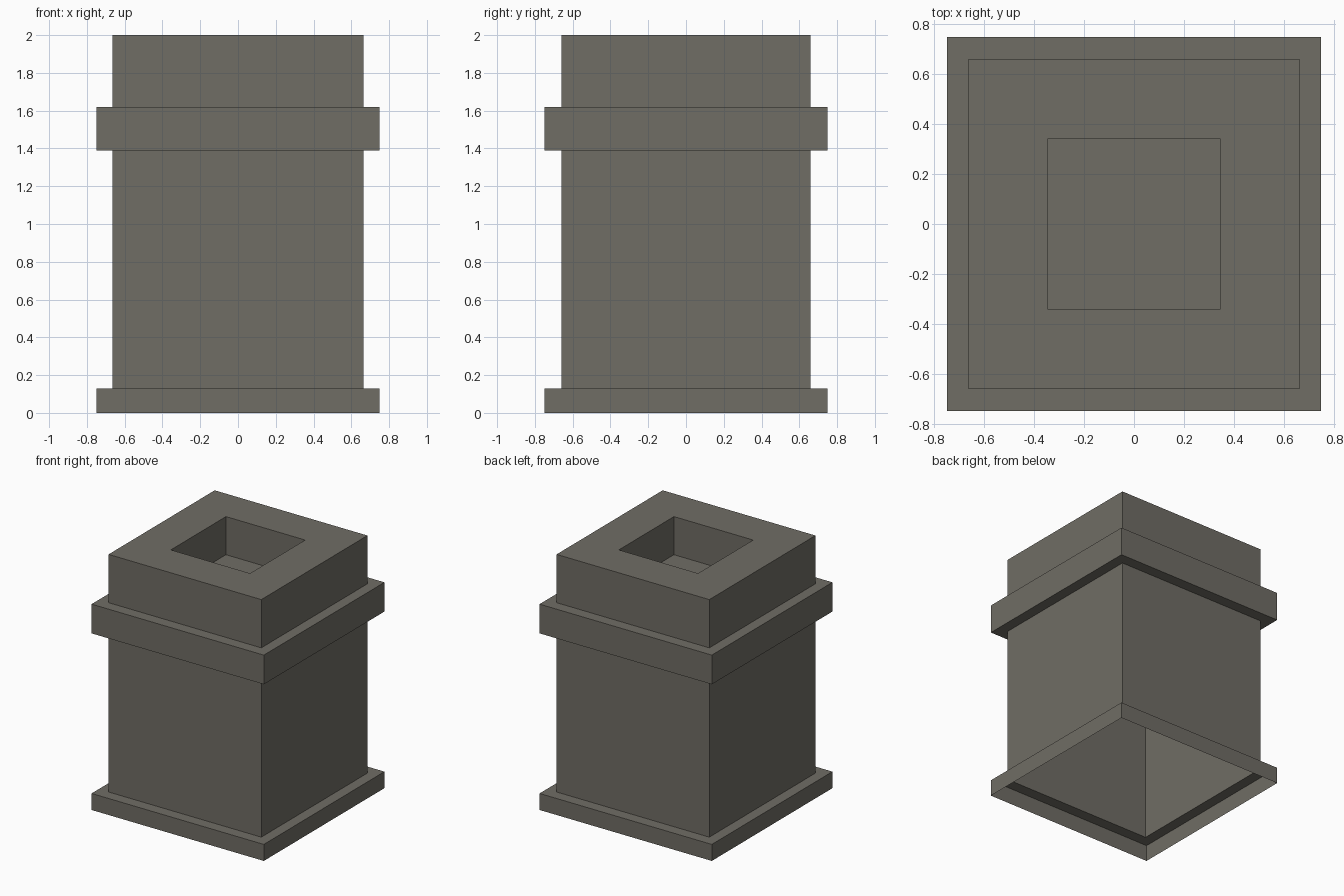
import bpy
import bmesh

if "Cube" in bpy.data.objects:
    bpy.data.objects.remove(bpy.data.objects["Cube"])

# Single flat stone colour
stone = bpy.data.materials.new("warm grey stone")
stone.diffuse_color = (0.162, 0.153, 0.130, 1.0)
stone.use_nodes = True
stone.node_tree.nodes["Principled BSDF"].inputs["Base Color"].default_value = stone.diffuse_color


def square_shell(name, profile, cap=False):
    """Sweep a (half_x, half_y, z) profile around a square, open at the bottom."""
    bm = bmesh.new()
    rings = []
    for hx, hy, z in profile:
        corners = ((-1, -1), (1, -1), (1, 1), (-1, 1))
        rings.append([bm.verts.new((sx * hx, sy * hy, z)) for sx, sy in corners])
    for low, high in zip(rings, rings[1:]):
        for i in range(4):
            j = (i + 1) % 4
            bm.faces.new((low[i], low[j], high[j], high[i]))
    if cap:
        bm.faces.new(rings[-1])
    mesh = bpy.data.meshes.new(name)
    bm.to_mesh(mesh)
    bm.free()
    mesh.materials.append(stone)
    obj = bpy.data.objects.new(name, mesh)
    bpy.context.collection.objects.link(obj)
    return obj


WIDE = (0.75, 0.75)
BODY = (0.665, 0.66)
HOLE = (0.345, 0.343)

# Hollow chimney shell: plinth, shaft, collar, top rim and recessed flue floor
square_shell("chimney_stack", [
    (*WIDE, 0.0), (*WIDE, 0.13),      # plinth
    (*BODY, 0.13), (*BODY, 1.39),     # shaft
    (*WIDE, 1.39), (*WIDE, 1.62),     # collar
    (*BODY, 1.62), (*BODY, 2.0),      # upper block
    (*HOLE, 2.0), (*HOLE, 1.70),      # flue recess
], cap=True)
